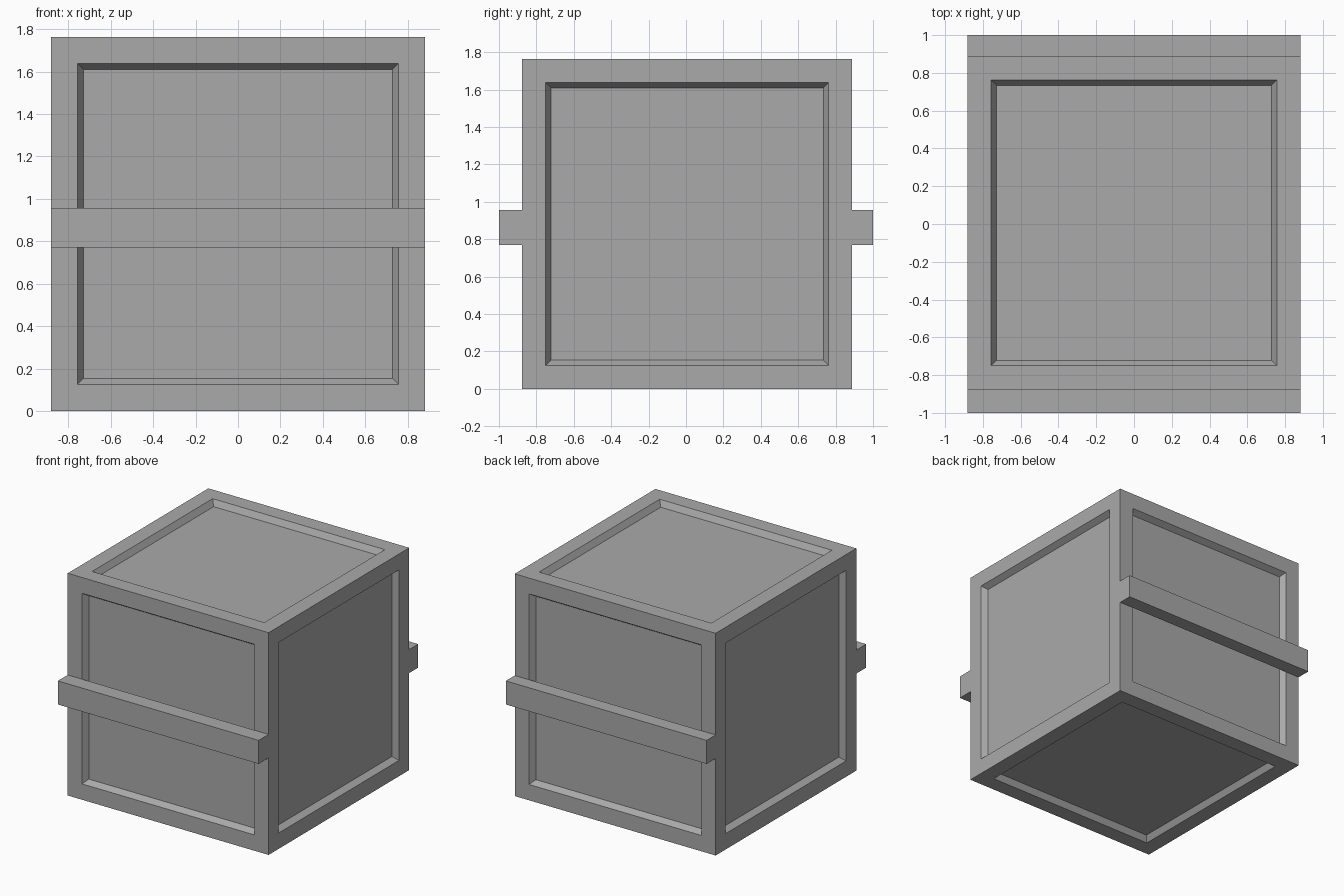
import bpy
import bmesh
from mathutils import Vector

cube = bpy.data.objects.get("Cube")
if cube:
    bpy.data.objects.remove(cube, do_unlink=True)

# Single flat grey
grey = bpy.data.materials.new("plain_grey")
grey.use_nodes = True
grey.diffuse_color = (0.4, 0.4, 0.4, 1)
grey.node_tree.nodes["Principled BSDF"].inputs["Base Color"].default_value = grey.diffuse_color

SIDE = 1.764
HALF = SIDE / 2
SHIFT_Y = 0.006    # the body sits slightly behind centre
FRAME = 0.178      # width of the raised border
SLOPE = 0.04       # width of the sloped recess wall
DEPTH = 0.045      # depth of the recessed panel


def box(bm, low, high):
    low, high = Vector(low), Vector(high)
    verts = bmesh.ops.create_cube(bm, size=1)["verts"]
    for v in verts:
        v.co = (low + high) / 2 + v.co * (high - low)


def finish(bm, name):
    mesh = bpy.data.meshes.new(name)
    bm.to_mesh(mesh)
    bm.free()
    mesh.materials.append(grey)
    obj = bpy.data.objects.new(name, mesh)
    bpy.context.collection.objects.link(obj)
    return obj


# Crate body with a sloped recessed panel on all six sides
bm = bmesh.new()
box(bm, (-HALF, SHIFT_Y - HALF, 0), (HALF, SHIFT_Y + HALF, SIDE))
panels = list(bm.faces)
bmesh.ops.inset_individual(bm, faces=panels, thickness=FRAME)
bmesh.ops.inset_individual(bm, faces=panels, thickness=SLOPE)
for face in panels:
    offset = face.normal * -DEPTH
    for v in face.verts:
        v.co += offset
finish(bm, "crate_body")

# Horizontal bars across the front and the back
for name, y0, y1 in (("front_bar", -1, SHIFT_Y - HALF),
                     ("back_bar", SHIFT_Y + HALF, 1)):
    bm = bmesh.new()
    box(bm, (-HALF, y0, 0.77), (HALF, y1, 0.957))
    finish(bm, name)
